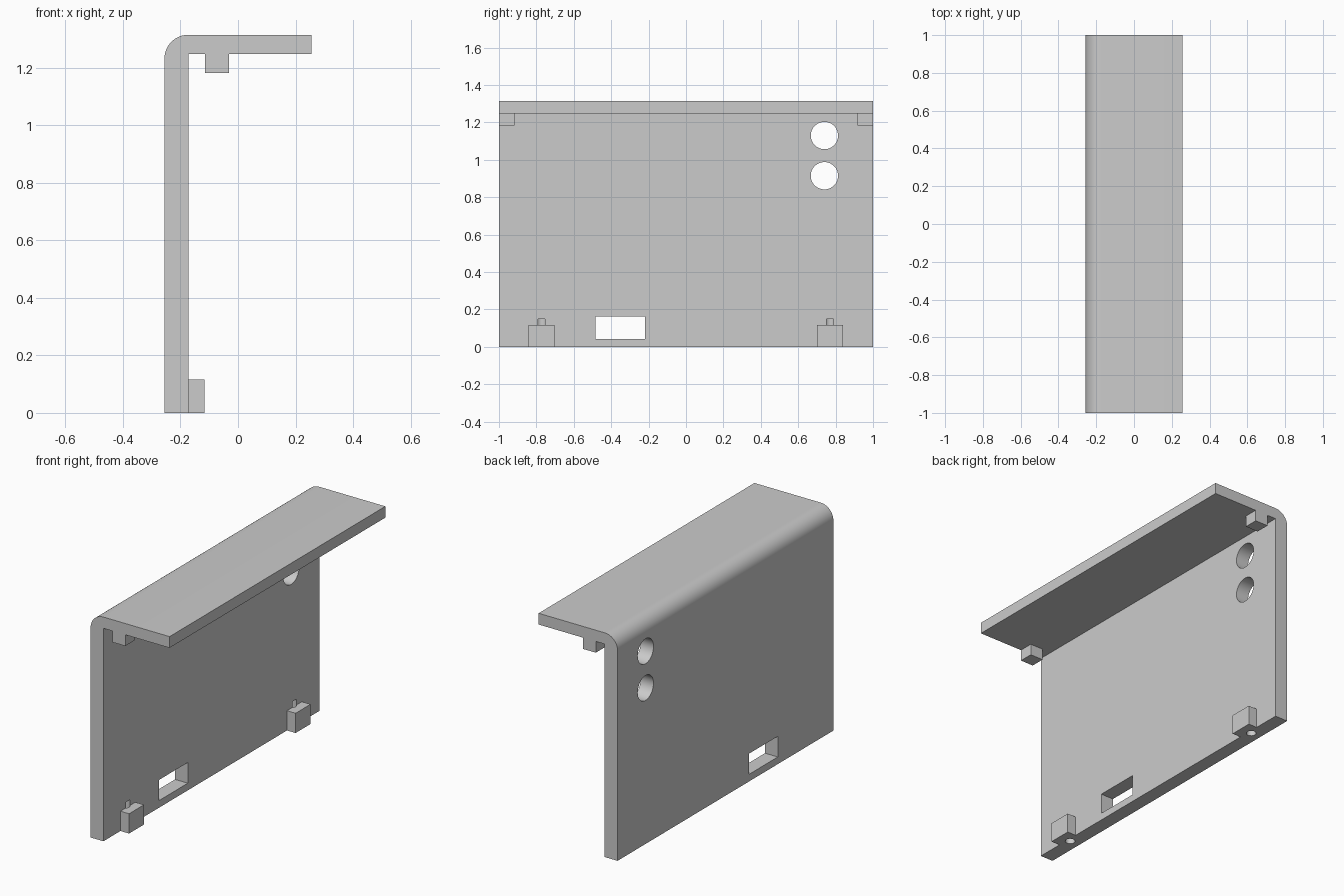
import bpy, bmesh
from math import pi, sin, cos, radians
from mathutils import Matrix, Vector

cube = bpy.data.objects.get("Cube")
if cube:
    bpy.data.objects.remove(cube, do_unlink=True)

grey = bpy.data.materials.new("light_grey")
grey.use_nodes = True
colour = (0.6, 0.6, 0.6, 1)
grey.diffuse_color = colour
grey.node_tree.nodes["Principled BSDF"].inputs["Base Color"].default_value = colour


def make_object(name, bm):
    bmesh.ops.recalc_face_normals(bm, faces=bm.faces)
    mesh = bpy.data.meshes.new(name)
    bm.to_mesh(mesh)
    bm.free()
    mesh.materials.append(grey)
    obj = bpy.data.objects.new(name, mesh)
    bpy.context.scene.collection.objects.link(obj)
    return obj


def box(name, low, high):
    low, high = Vector(low), Vector(high)
    bm = bmesh.new()
    matrix = Matrix.Translation((low + high) / 2) @ Matrix.Diagonal((high - low).to_4d())
    bmesh.ops.create_cube(bm, size=1, matrix=matrix)
    return make_object(name, bm)


def cylinder(name, centre, radius, depth, turn=0):
    bm = bmesh.new()
    matrix = Matrix.Translation(centre) @ Matrix.Rotation(turn, 4, "Y")
    bmesh.ops.create_cone(bm, cap_ends=True, segments=48, radius1=radius,
                          radius2=radius, depth=depth, matrix=matrix)
    return make_object(name, bm)


def combine(target, tool, operation):
    mod = target.modifiers.new(operation.lower(), "BOOLEAN")
    mod.operation = operation
    mod.solver = "EXACT"
    mod.object = tool
    bpy.ops.object.select_all(action="DESELECT")
    target.select_set(True)
    bpy.context.view_layer.objects.active = target
    bpy.ops.object.modifier_apply(modifier=mod.name)
    bpy.data.objects.remove(tool, do_unlink=True)


# Main bracket: L profile with a rounded outer corner, extruded along y
OUTER, INNER, TIP = -0.256, -0.173, 0.256
TOP, UNDER = 1.315, 1.249
RADIUS = INNER - OUTER
profile = [(INNER, 0), (INNER, UNDER), (TIP, UNDER), (TIP, TOP)]
for i in range(17):
    a = pi / 2 * (1 + i / 16)
    profile.append((INNER + RADIUS * cos(a), TOP - RADIUS + RADIUS * sin(a)))
profile.append((OUTER, 0))
bm = bmesh.new()
face = bm.faces.new([bm.verts.new((x, -1, z)) for x, z in profile])
side = bmesh.ops.extrude_face_region(bm, geom=[face])
bmesh.ops.translate(bm, vec=(0, 2, 0),
                    verts=[v for v in side["geom"] if isinstance(v, bmesh.types.BMVert)])
bracket = make_object("angle_bracket", bm)

# Tabs under the shelf and screw blocks at the foot of the wall
for y in (-1, 0.916):
    combine(bracket, box("shelf_tab", (-0.115, y, 1.183), (-0.031, y + 0.084, UNDER + 0.03)), "UNION")
for y in (-0.773, 0.77):
    combine(bracket, box("screw_block", (INNER - 0.04, y - 0.069, 0), (-0.117, y + 0.069, 0.116)), "UNION")

# Blind screw holes that break out of the wall above each block
for y in (-0.773, 0.77):
    combine(bracket, cylinder("screw_hole", (INNER - 0.019, y, 0.05), 0.027, 0.2), "DIFFERENCE")

# Round holes and rectangular window through the wall
for z in (0.915, 1.13):
    combine(bracket, cylinder("round_hole", (-0.21, 0.74, z), 0.073, 0.3, pi / 2), "DIFFERENCE")
combine(bracket, box("window", (-0.4, -0.485, 0.042), (-0.1, -0.218, 0.163)), "DIFFERENCE")

bpy.ops.object.select_all(action="DESELECT")
bracket.select_set(True)
bpy.context.view_layer.objects.active = bracket
bpy.ops.object.shade_smooth_by_angle(angle=radians(30))
